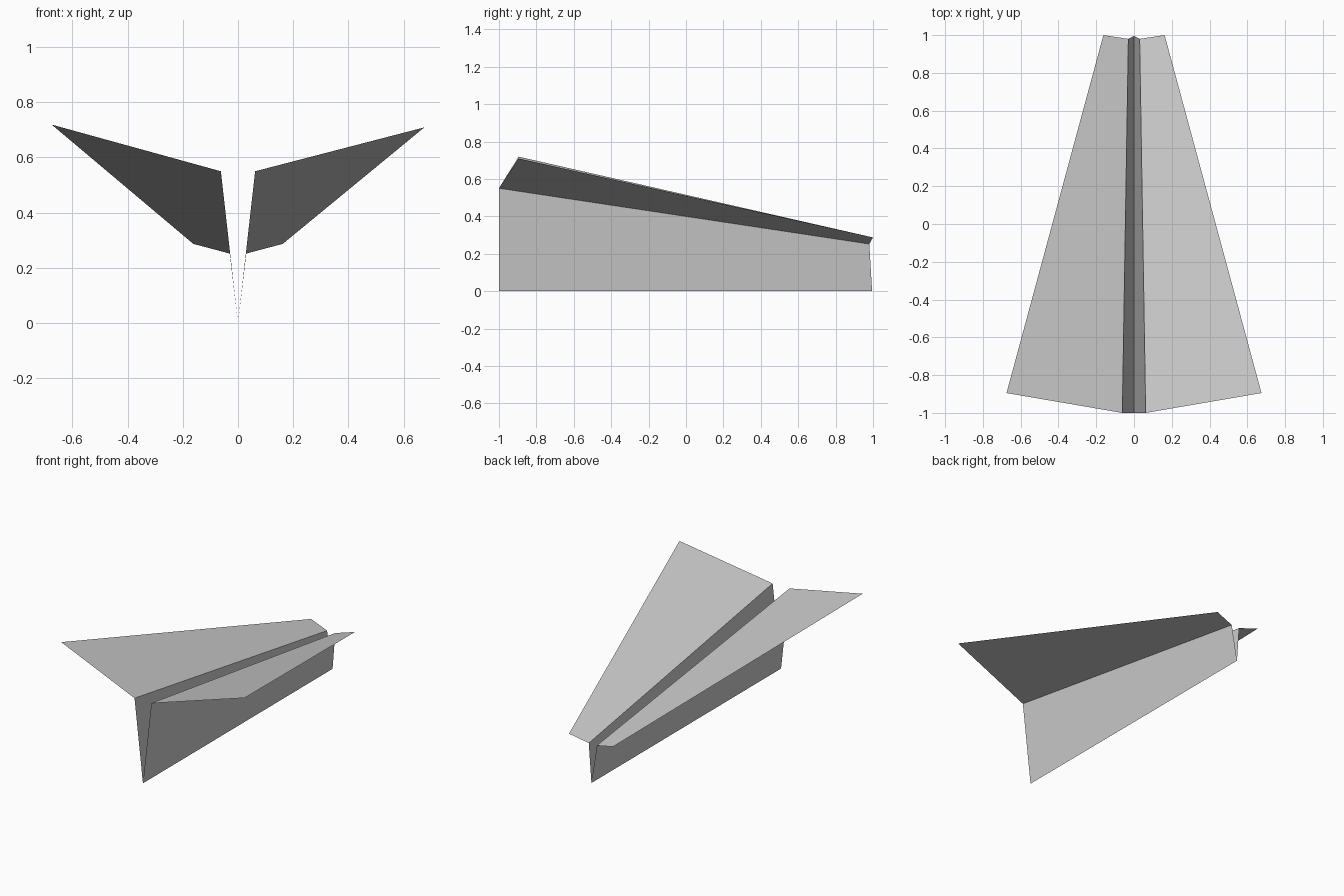
import bpy
import bmesh

cube = bpy.data.objects.get("Cube")
if cube:
    bpy.data.objects.remove(cube, do_unlink=True)

# One plain paper colour
paper = bpy.data.materials.new("paper_grey")
paper.use_nodes = True
grey = (0.6, 0.6, 0.6, 1.0)
paper.diffuse_color = grey
shader = paper.node_tree.nodes["Principled BSDF"]
shader.inputs["Base Color"].default_value = grey
shader.inputs["Roughness"].default_value = 0.9


def sheet(name, front, back):
    """Flat-faced strip of paper between a front and a back cross-section."""
    bm = bmesh.new()
    f = [bm.verts.new(p) for p in front]
    b = [bm.verts.new(p) for p in back]
    for i in range(len(f) - 1):
        bm.faces.new((f[i], f[i + 1], b[i + 1], b[i]))
    mesh = bpy.data.meshes.new(name)
    bm.to_mesh(mesh)
    bm.free()
    mesh.materials.append(paper)
    obj = bpy.data.objects.new(name, mesh)
    bpy.context.collection.objects.link(obj)
    return obj


def fold_points(side):
    """Front and back ends of the crease joining body and wing."""
    return (side * 0.062, -1.0, 0.55), (side * 0.03, 0.98, 0.252)


left_front, left_back = fold_points(1)
right_front, right_back = fold_points(-1)

# Folded V-shaped body, open at the top
sheet("body_fold",
      [right_front, (0, -1.0, 0), left_front],
      [right_back, (0, 0.995, 0), left_back])

# Wings, the right one lifted slightly higher at its tip
for name, side, tip_height in (("left_wing", 1, 0.709), ("right_wing", -1, 0.719)):
    crease_front, crease_back = fold_points(side)
    front = [crease_front, (side * 0.675, -0.895, tip_height)]
    back = [crease_back, (side * 0.162, 1.0, 0.287)]
    if side < 0:
        front.reverse()
        back.reverse()
    sheet(name, front, back)
